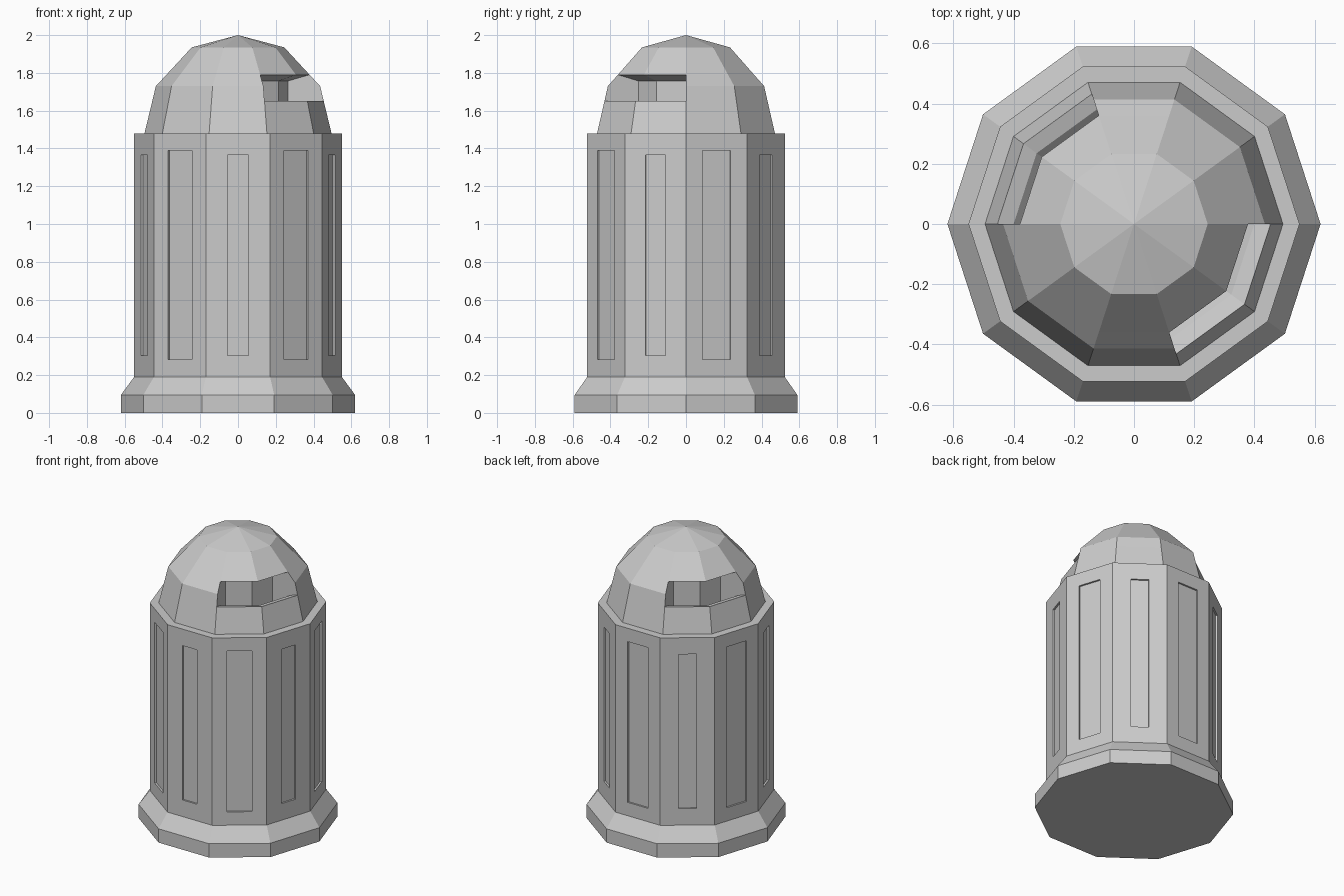
import bpy, bmesh
from math import cos, sin, tau

SIDES = 10

cube = bpy.data.objects.get("Cube")
if cube:
    bpy.data.objects.remove(cube, do_unlink=True)

# Single painted-metal colour
GREY = (0.6, 0.6, 0.6, 1.0)
metal = bpy.data.materials.new("grey_metal")
metal.use_nodes = True
metal.diffuse_color = GREY
metal.node_tree.nodes["Principled BSDF"].inputs["Base Color"].default_value = GREY


def at(radius, z, i):
    a = tau * (i % SIDES) / SIDES
    return (radius * cos(a), radius * sin(a), z)


def sector(bm, profile, i):
    """Sweep a (radius, z) profile across one side of the decagon."""
    faces = []
    for (r0, z0), (r1, z1) in zip(profile, profile[1:]):
        pts = [at(r0, z0, i), at(r0, z0, i + 1)]
        pts += [at(r1, z1, i + 1), at(r1, z1, i)] if r1 else [(0, 0, z1)]
        faces.append(bm.faces.new([bm.verts.new(p) for p in pts]))
    return faces


def cap(bm, radius, z):
    bm.faces.new([bm.verts.new(at(radius, z, i)) for i in range(SIDES)])


def finish(name, bm):
    bmesh.ops.remove_doubles(bm, verts=bm.verts, dist=0.0001)
    bmesh.ops.recalc_face_normals(bm, faces=bm.faces)
    mesh = bpy.data.meshes.new(name)
    bm.to_mesh(mesh)
    bm.free()
    mesh.materials.append(metal)
    obj = bpy.data.objects.new(name, mesh)
    bpy.context.collection.objects.link(obj)
    return obj


# Flared base
bm = bmesh.new()
for i in range(SIDES):
    sector(bm, [(0.62, 0), (0.62, 0.095), (0.55, 0.19)], i)
cap(bm, 0.62, 0)
cap(bm, 0.55, 0.19)
finish("base", bm)

# Body with alternating wide and narrow recessed panels
bm = bmesh.new()
walls = [sector(bm, [(0.55, 0.19), (0.55, 1.48)], i)[0] for i in range(SIDES)]
cap(bm, 0.55, 0.19)
cap(bm, 0.55, 1.48)
bmesh.ops.remove_doubles(bm, verts=bm.verts, dist=0.0001)
bmesh.ops.recalc_face_normals(bm, faces=bm.faces)
for panels, margin in ((walls[0::2], 0.092), (walls[1::2], 0.114)):
    bmesh.ops.inset_individual(bm, faces=panels, thickness=margin, use_even_offset=True)
    bmesh.ops.inset_individual(bm, faces=panels, thickness=0, depth=-0.012)
finish("body", bm)

# Domed lid with two opposite openings, each two sides wide
FOOT, SILL, SHOULDER = (0.495, 1.48), (0.454, 1.65), (0.435, 1.73)
LINTEL, CROWN, TIP = (0.379, 1.79), (0.245, 1.935), (0, 2)
RECESS = [(0.40, 1.635), (0.264, 1.5), (0.264, 1.757)]
OPEN_SIDES = (3, 4, 8, 9)
bm = bmesh.new()
for i in range(SIDES):
    middle = RECESS if i in OPEN_SIDES else [SHOULDER]
    sector(bm, [FOOT, SILL, *middle, LINTEL, CROWN, TIP], i)
for i in (3, 5, 8, 10):
    # End walls of the openings
    outline = [SILL, *RECESS, LINTEL, SHOULDER]
    bm.faces.new([bm.verts.new(at(r, z, i)) for r, z in outline])
cap(bm, *FOOT)
finish("domed_lid", bm)
